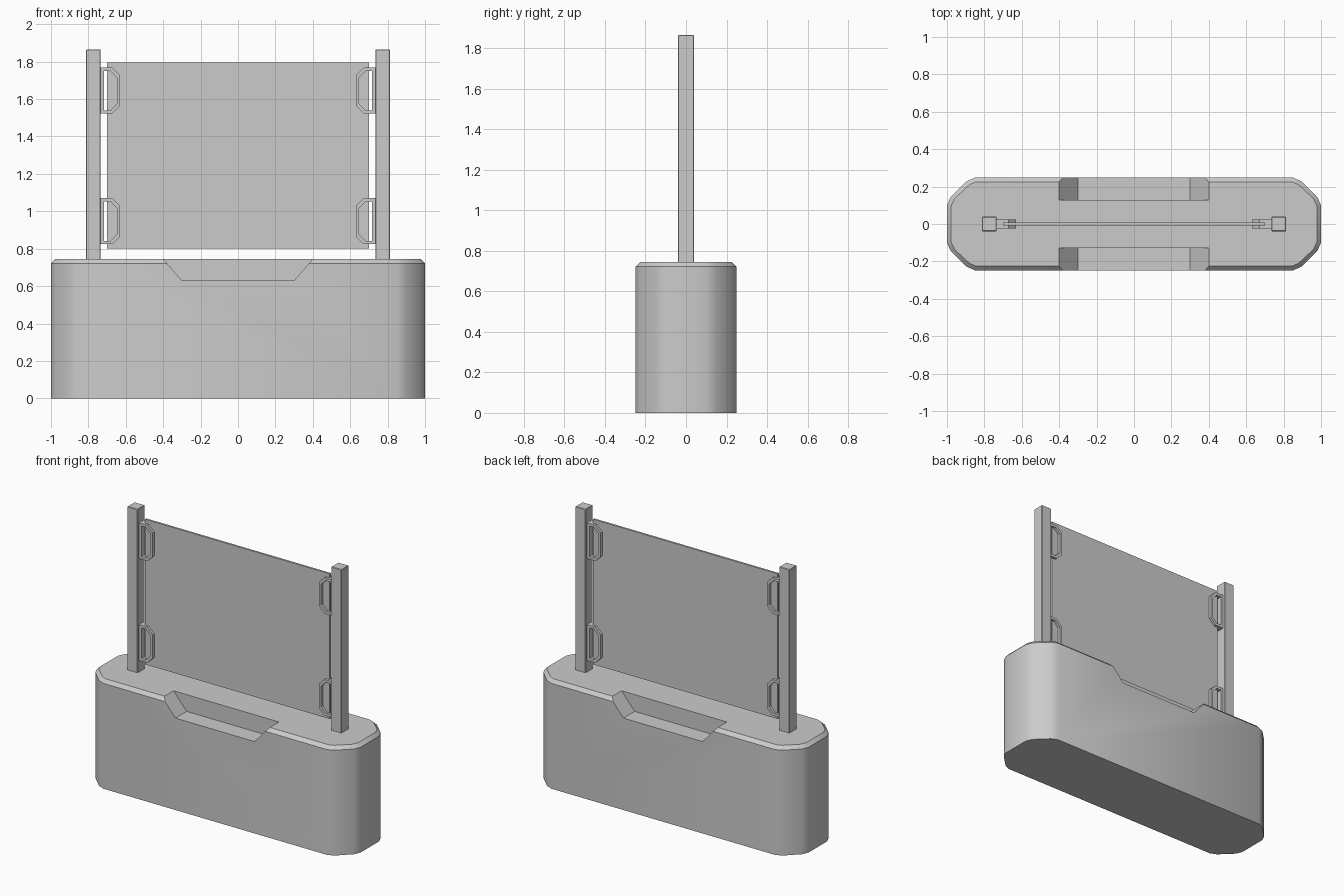
import bpy
import bmesh
from math import radians

cube = bpy.data.objects.get("Cube")
if cube:
    bpy.data.objects.remove(cube)

grey = bpy.data.materials.new("plain grey")
grey.use_nodes = True
colour = (0.6, 0.6, 0.6, 1)
grey.diffuse_color = colour
grey.node_tree.nodes["Principled BSDF"].inputs["Base Color"].default_value = colour


def finish(name, bm):
    bmesh.ops.recalc_face_normals(bm, faces=bm.faces)
    mesh = bpy.data.meshes.new(name)
    bm.to_mesh(mesh)
    bm.free()
    mesh.materials.append(grey)
    obj = bpy.data.objects.new(name, mesh)
    bpy.context.collection.objects.link(obj)
    return obj


def loft(name, rings, closed=False):
    """Skin matching rings of points; cap the ends, or join them when closed."""
    bm = bmesh.new()
    loops = [[bm.verts.new(p) for p in ring] for ring in rings]
    pairs = list(zip(loops, loops[1:]))
    if closed:
        pairs.append((loops[-1], loops[0]))
    for a, b in pairs:
        for i in range(len(a)):
            j = (i + 1) % len(a)
            bm.faces.new((a[i], a[j], b[j], b[i]))
    if not closed:
        bm.faces.new(loops[0])
        bm.faces.new(loops[-1])
    return finish(name, bm)


def box(name, x0, x1, y0, y1, z0, z1):
    corners = [(x0, y0), (x1, y0), (x1, y1), (x0, y1)]
    return loft(name, [[(x, y, z) for x, y in corners] for z in (z0, z1)])


def outline(quarter):
    """Mirror a quarter outline into a full one."""
    right = quarter + [(x, -y) for x, y in reversed(quarter)]
    return right + [(-x, -y) for x, y in right]


# Planter base with softened corners and a chamfered top rim
wall = outline([(0.85, 0.248), (0.895, 0.228), (0.98, 0.145), (1.0, 0.10)])
rim = outline([(0.845, 0.225), (0.88, 0.21), (0.96, 0.135), (0.978, 0.095)])
base = loft("planter_base", [[(x, y, z) for x, y in ring] for ring, z in
                             ((wall, 0), (wall, 0.722), (rim, 0.745))])

# Sloped notches cut in the front and back rim
slope = [(-0.3, 0.63), (0.3, 0.63), (0.5, 0.83), (-0.5, 0.83)]
slope = [(-0.3, 0.63), (0.3, 0.63), (0.487, 0.845), (-0.487, 0.845)]
for side, sign in (("front", -1), ("back", 1)):
    cutter = loft(side + "_notch_cutter",
                  [[(x, sign * y, z) for x, z in slope] for y in (0.127, 0.4)])
    cutter.hide_render = True
    cutter.hide_viewport = True
    cut = base.modifiers.new(side + "_notch", "BOOLEAN")
    cut.object = cutter
    cut.solver = "EXACT"

bpy.context.view_layer.objects.active = base
base.select_set(True)
for modifier in list(base.modifiers):
    bpy.ops.object.modifier_apply(modifier=modifier.name)
for side in ("front", "back"):
    bpy.data.objects.remove(bpy.data.objects[side + "_notch_cutter"])
bpy.ops.object.shade_smooth_by_angle(angle=radians(30))

# Thin screen between the posts
box("screen_panel", -0.7, 0.7, -0.007, 0.007, 0.8, 1.795)


def bracket_ring(sign, z, inset, y):
    """Outline of a bracket, with its inner corners cut off."""
    x0, x1 = 0.735 - inset, 0.63 + inset
    h, c = 0.123 - inset, 0.042 - inset * 0.4
    points = [(x0, -h), (x1 + c, -h), (x1, -h + c),
              (x1, h - c), (x1 + c, h), (x0, h)]
    return [(sign * px, y, z + pz) for px, pz in points]


# Posts and the ring brackets that hold the screen
for side, sign in (("left", 1), ("right", -1)):
    x0, x1 = sorted((sign * 0.734, sign * 0.812))
    post = box(side + "_post", x0, x1, -0.039, 0.039, 0.74, 1.865)
    bevel = post.modifiers.new("edge", "BEVEL")
    bevel.width = 0.003
    bevel.segments = 1
    for level, z in (("lower", 0.947), ("upper", 1.645)):
        loft(side + "_" + level + "_bracket",
             [bracket_ring(sign, z, inset, y) for inset, y in
              ((0, -0.024), (0, 0.024), (0.018, 0.024), (0.018, -0.024))],
             closed=True)
